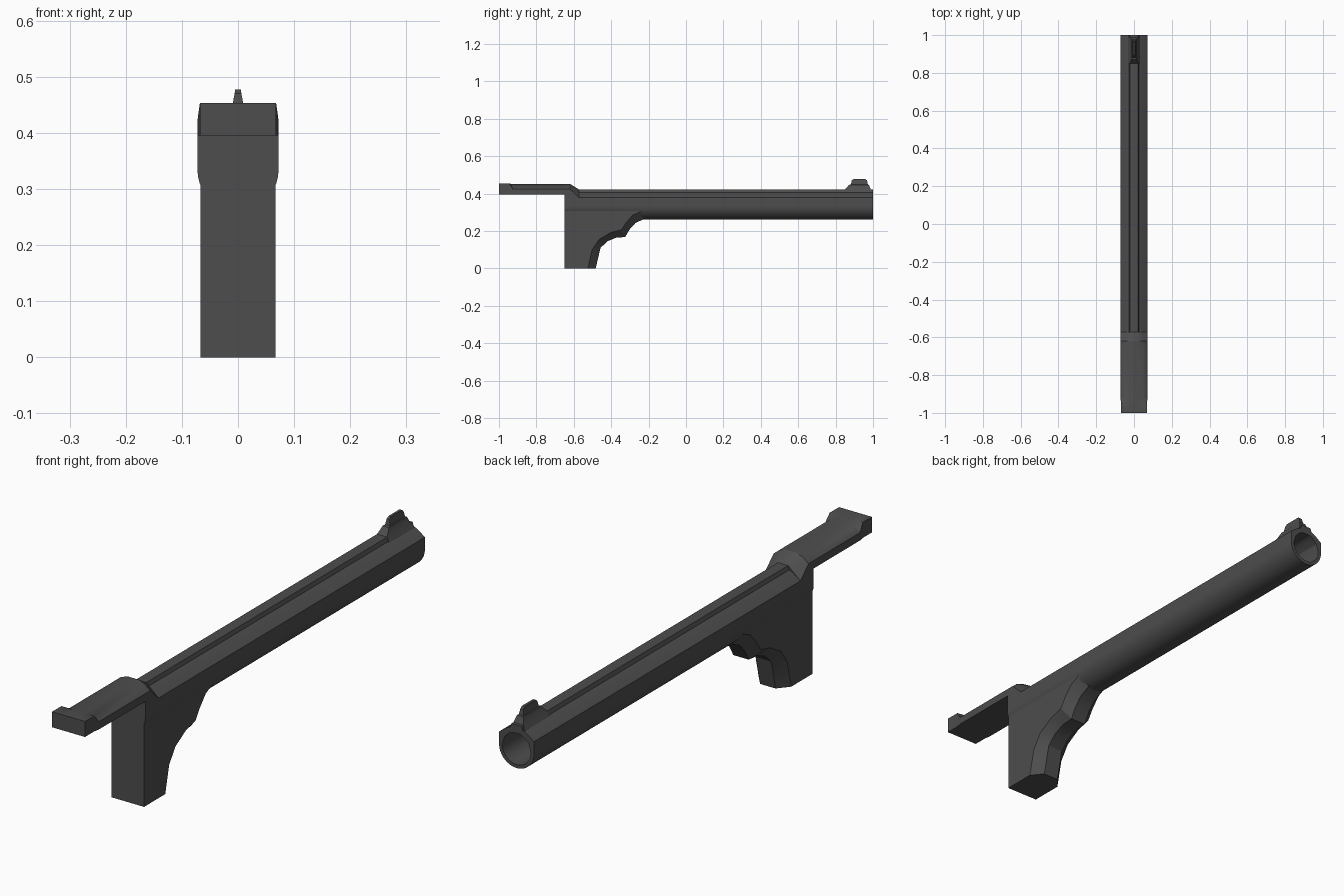
import bpy, bmesh, math
from mathutils import Vector

if "Cube" in bpy.data.objects:
    bpy.data.objects.remove(bpy.data.objects["Cube"])

metal = bpy.data.materials.new("dark_gunmetal")
metal.diffuse_color = (0.075, 0.075, 0.075, 1)
metal.use_nodes = True
metal.node_tree.nodes["Principled BSDF"].inputs["Base Color"].default_value = metal.diffuse_color


def loft(name, sections):
    """Skin a list of closed rings of equal length and cap both ends."""
    bm = bmesh.new()
    rings = [[bm.verts.new(p) for p in s] for s in sections]
    n = len(rings[0])
    for a, b in zip(rings, rings[1:]):
        for i in range(n):
            j = (i + 1) % n
            bm.faces.new((a[i], a[j], b[j], b[i]))
    bm.faces.new(rings[0])
    bm.faces.new(rings[-1])
    bmesh.ops.recalc_face_normals(bm, faces=bm.faces)
    mesh = bpy.data.meshes.new(name)
    bm.to_mesh(mesh)
    bm.free()
    obj = bpy.data.objects.new(name, mesh)
    bpy.context.collection.objects.link(obj)
    mesh.materials.append(metal)
    bpy.ops.object.select_all(action='DESELECT')
    bpy.context.view_layer.objects.active = obj
    obj.select_set(True)
    bpy.ops.object.shade_smooth_by_angle(angle=math.radians(28))
    return obj


def mirrored(half):
    """Complete a half outline (right side, bottom to top) across x = 0."""
    return half + [(-x, z) for x, z in reversed(half)]


def at_y(outline, y):
    return [(x, y, z) for x, z in outline]


# Barrel: round underside, bevelled shoulders, raised top rib, open bore
R, CZ = 0.072, 0.333
half = [(R * math.sin(a), CZ - R * math.cos(a))
        for a in [math.pi * (i + 0.5) / 24 for i in range(12)]]
half += [(R, CZ), (R, 0.378), (0.042, 0.400), (0.026, 0.407), (0.021, 0.422)]
outer = mirrored(half)
bore = []
for x, z in outer:
    d = Vector((x, z - CZ)).normalized() * 0.059
    bore.append((d.x, CZ + d.y))
loft("barrel", [at_y(outer, -0.65), at_y(outer, 1.0),
                at_y(bore, 1.0), at_y(bore, 0.27)])


# Rear plate: square end block, domed middle, slope down onto the barrel
def plate(y, bottom, w, edge, mid, top):
    return at_y(mirrored([(w, bottom), (w, edge), (0.05, mid), (0.022, top)]), y)


loft("rear_plate", [
    plate(-1.0, 0.395, 0.068, 0.453, 0.453, 0.453),
    plate(-0.945, 0.395, 0.068, 0.453, 0.453, 0.453),
    plate(-0.925, 0.395, R, 0.424, 0.442, 0.452),
    plate(-0.65, 0.395, R, 0.424, 0.442, 0.452),
    plate(-0.65, 0.350, R, 0.424, 0.442, 0.452),
    plate(-0.62, 0.350, R, 0.424, 0.442, 0.452),
    plate(-0.572, 0.350, R, 0.378, 0.397, 0.422),
])

# Grip: curved front edge chamfered on both sides
side = [(-0.65, 0), (-0.525, 0), (-0.502, 0.10), (-0.465, 0.155), (-0.40, 0.193),
        (-0.345, 0.207), (-0.32, 0.245), (-0.285, 0.285), (-0.24, 0.305),
        (-0.24, 0.34), (-0.65, 0.37)]
front = [(-0.65, 0), (-0.483, 0), (-0.457, 0.11), (-0.42, 0.145), (-0.375, 0.164),
         (-0.325, 0.168), (-0.302, 0.208), (-0.27, 0.243), (-0.225, 0.264),
         (-0.225, 0.34), (-0.65, 0.37)]
loft("grip", [[(x, y, z) for y, z in prof] for x, prof in
              ((-0.067, side), (-0.032, front), (0.032, front), (0.067, side))])

# Front sight: ramped base with a thin blade
levels = [(0.40, 0.034, 0.845, 0.998), (0.422, 0.021, 0.85, 0.988),
          (0.447, 0.013, 0.872, 0.978), (0.449, 0.010, 0.882, 0.972),
          (0.470, 0.006, 0.886, 0.968), (0.477, 0.005, 0.895, 0.96)]
loft("front_sight", [[(-w, a, z), (w, a, z), (w, b, z), (-w, b, z)]
                     for z, w, a, b in levels])
